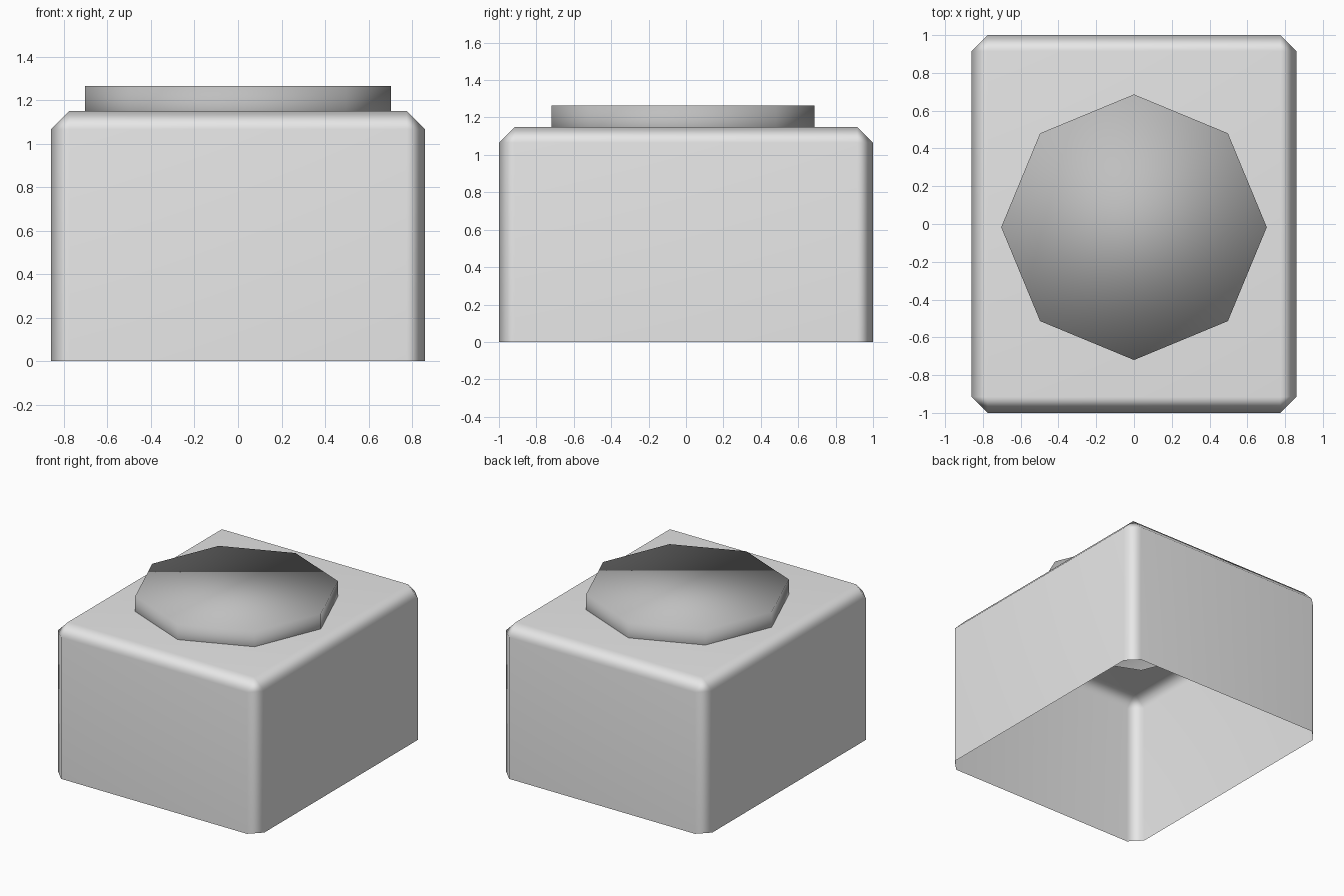
import bpy
import bmesh
from mathutils import Matrix

cube = bpy.data.objects.get("Cube")
if cube:
    bpy.data.objects.remove(cube, do_unlink=True)


def make_material(name, value):
    mat = bpy.data.materials.new(name)
    mat.use_nodes = True
    color = (value, value, value, 1.0)
    mat.diffuse_color = color
    mat.node_tree.nodes["Principled BSDF"].inputs["Base Color"].default_value = color
    return mat


def add_object(name, bm, mat):
    for face in bm.faces:
        face.smooth = True
    mesh = bpy.data.meshes.new(name)
    bm.to_mesh(mesh)
    bm.free()
    mesh.materials.append(mat)
    obj = bpy.data.objects.new(name, mesh)
    bpy.context.scene.collection.objects.link(obj)
    return obj


WIDTH, DEPTH, HEIGHT, CHAMFER = 1.72, 2.0, 1.15, 0.085

# Hollow box shell, open underneath, with chamfered top and upright edges
bm = bmesh.new()
bmesh.ops.create_cube(bm, size=1.0, matrix=Matrix.Translation((0, 0, HEIGHT / 2))
                      @ Matrix.Diagonal((WIDTH, DEPTH, HEIGHT, 1)))
bottom = [f for f in bm.faces if f.normal.z < -0.5]
bmesh.ops.delete(bm, geom=bottom, context='FACES_ONLY')
edges = [e for e in bm.edges if not e.is_boundary]
bmesh.ops.bevel(bm, geom=edges, offset=CHAMFER, segments=1, affect='EDGES')
shell = add_object("box_shell", bm, make_material("light_grey", 0.8))
normals = shell.modifiers.new("Soft chamfers", 'WEIGHTED_NORMAL')
normals.weight = 50

# Eight-sided button, sunk through the top of the shell
BUTTON_LOW, BUTTON_HIGH, RADIUS = 1.055, 1.265, 0.703
bm = bmesh.new()
bmesh.ops.create_cone(bm, cap_ends=True, segments=8, radius1=RADIUS, radius2=RADIUS,
                      depth=BUTTON_HIGH - BUTTON_LOW,
                      matrix=Matrix.Translation((0, -0.017, (BUTTON_LOW + BUTTON_HIGH) / 2)))
add_object("top_button", bm, make_material("mid_grey", 0.52))
